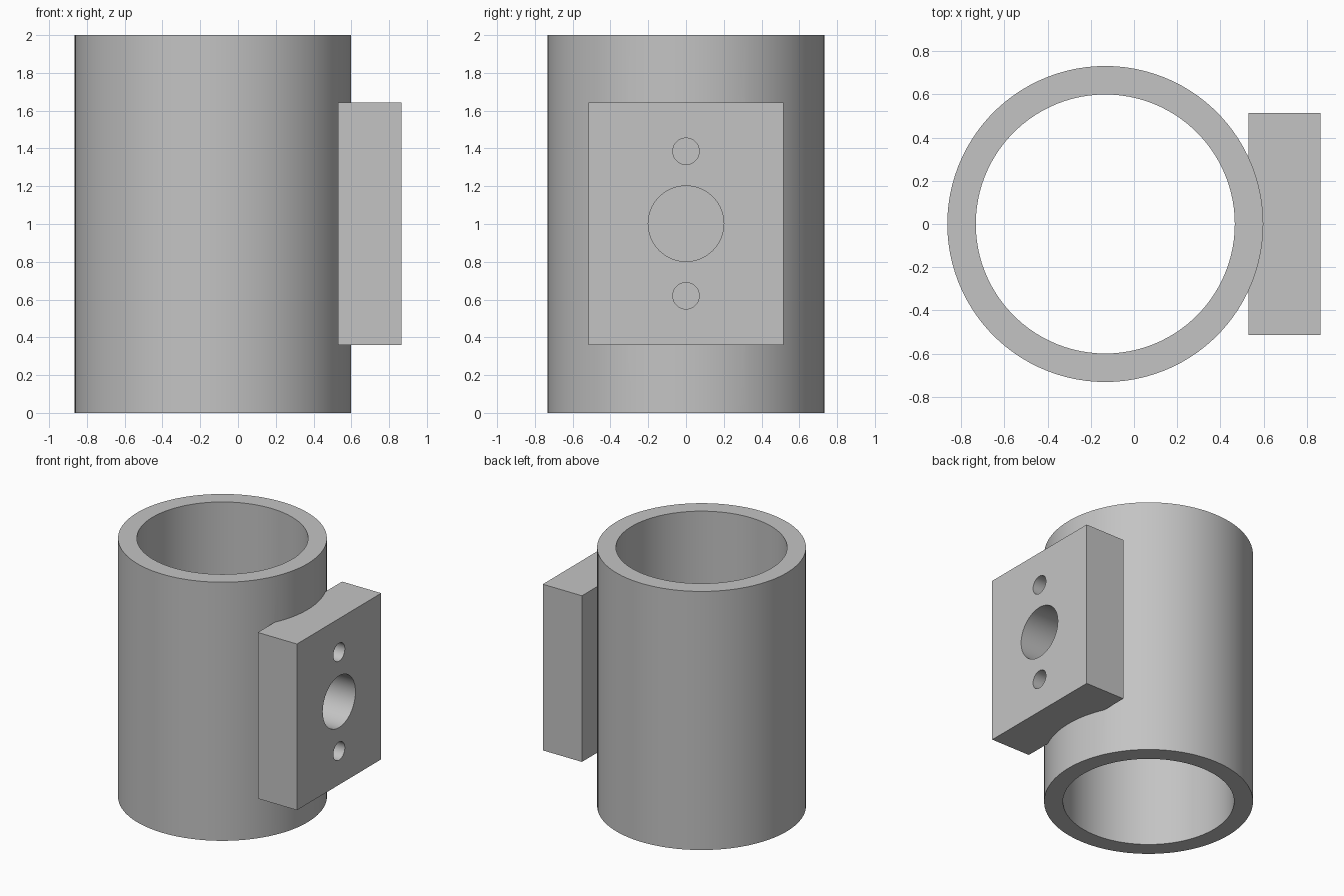
import bpy
from math import pi

if "Cube" in bpy.data.objects:
    bpy.data.objects.remove(bpy.data.objects["Cube"], do_unlink=True)

TUBE_X, OUTER_R, INNER_R, HEIGHT = -0.133, 0.732, 0.6, 2.0
BLOCK_BACK, BLOCK_FRONT = 0.53, 0.865

grey = bpy.data.materials.new("plain grey")
grey.use_nodes = True
colour = (0.55, 0.55, 0.55, 1)
grey.diffuse_color = colour
grey.node_tree.nodes["Principled BSDF"].inputs["Base Color"].default_value = colour


def cylinder(name, radius, depth, location, rotation=(0, 0, 0), sides=100):
    bpy.ops.mesh.primitive_cylinder_add(vertices=sides, radius=radius, depth=depth,
                                        location=location, rotation=rotation)
    obj = bpy.context.object
    obj.name = name
    obj.data.materials.append(grey)
    return obj


def combine(target, other, operation):
    """Apply a boolean and discard the second object."""
    mod = target.modifiers.new(other.name, 'BOOLEAN')
    mod.operation, mod.solver, mod.object = operation, 'EXACT', other
    bpy.context.view_layer.objects.active = target
    bpy.ops.object.modifier_apply(modifier=mod.name)
    bpy.data.objects.remove(other, do_unlink=True)


# Upright tube body
body = cylinder("tube_with_mount", OUTER_R, HEIGHT, (TUBE_X, 0, HEIGHT / 2))

# Rectangular mounting block fused to the side
bpy.ops.mesh.primitive_cube_add(size=1, location=((BLOCK_BACK + BLOCK_FRONT) / 2, 0, 1.002))
block = bpy.context.object
block.name = "mounting_block"
block.scale = (BLOCK_FRONT - BLOCK_BACK, 1.03, 1.285)
bpy.ops.object.transform_apply(location=False, rotation=False, scale=True)
block.data.materials.append(grey)
combine(body, block, 'UNION')

# Central bore of the tube
combine(body, cylinder("bore", INNER_R, HEIGHT + 0.4, (TUBE_X, 0, HEIGHT / 2)), 'DIFFERENCE')

# Large socket and two screw holes, as deep as the block
for name, z, radius in (("socket", 1.002, 0.2),
                        ("upper_screw_hole", 1.385, 0.07),
                        ("lower_screw_hole", 0.62, 0.07)):
    depth = 0.5
    hole = cylinder(name, radius, depth, (BLOCK_BACK + 0.002 + depth / 2, 0, z),
                    (0, pi / 2, 0), 64)
    combine(body, hole, 'DIFFERENCE')

# Smooth curved walls, crisp rims
bpy.ops.object.select_all(action='DESELECT')
body.select_set(True)
bpy.context.view_layer.objects.active = body
bpy.ops.object.shade_smooth_by_angle(angle=pi / 9)
